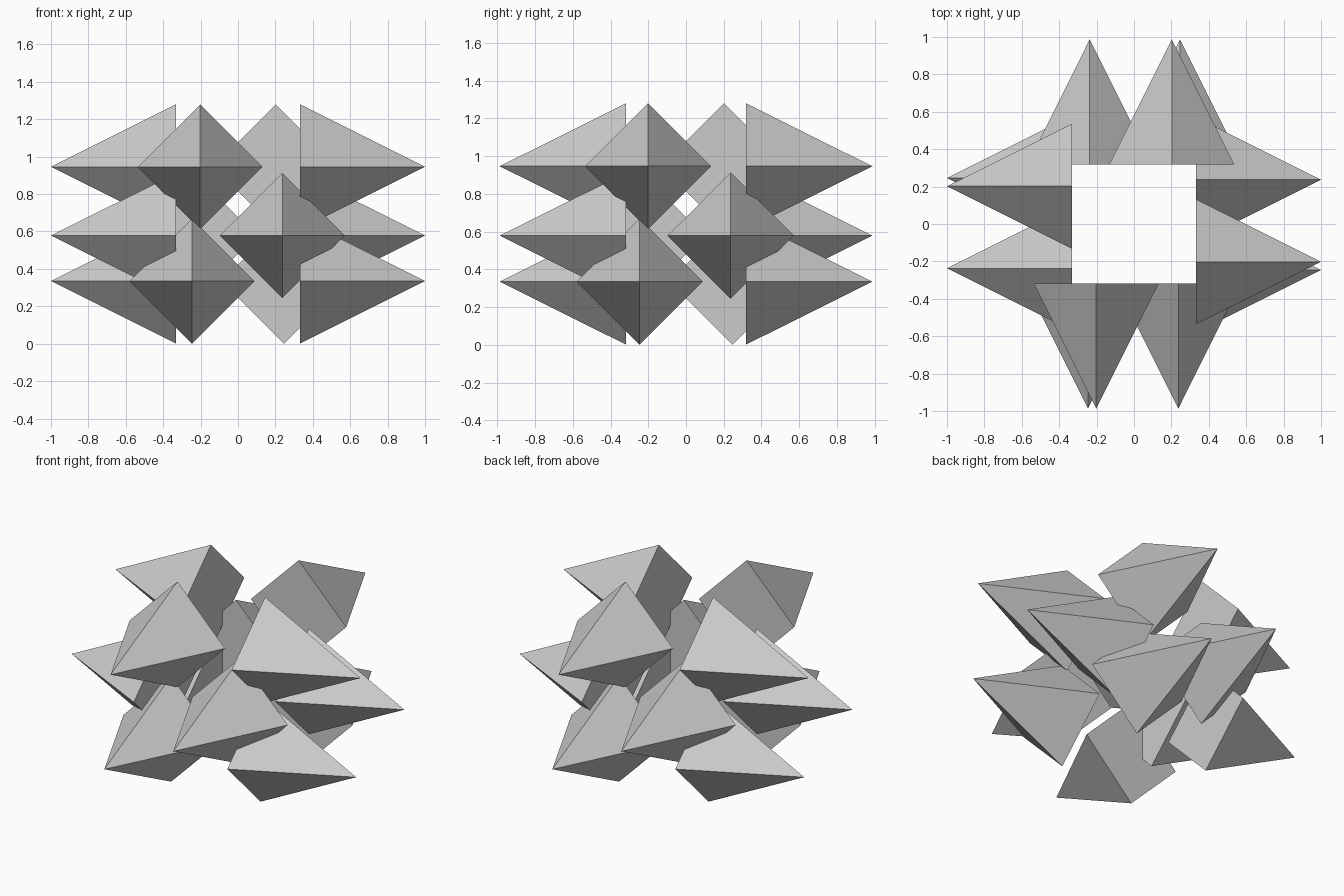
import bpy
from math import pi
from mathutils import Matrix

if "Cube" in bpy.data.objects:
    bpy.data.objects.remove(bpy.data.objects["Cube"])

RADIUS, LENGTH = 0.334, 0.669
# lateral offset and height of the three spikes on each side
SPIKES = {"upper": (-0.202, 0.946), "middle": (0.237, 0.578), "lower": (-0.246, 0.335)}
# base distance from the centre for each side, in quarter-turn order
SIDES = [("front", 0.318), ("right", 0.331), ("back", 0.318), ("left", 0.331)]


def spike(name, offset, height, base, turn):
    """Four-sided pyramid with a diamond base, pointing outwards."""
    bpy.ops.mesh.primitive_cone_add(vertices=4, radius1=RADIUS, radius2=0, depth=LENGTH)
    ob = bpy.context.object
    ob.name = name
    place = Matrix.Translation((offset, -base - LENGTH / 2, height)) @ Matrix.Rotation(pi / 2, 4, 'X')
    ob.data.transform(Matrix.Rotation(turn, 4, 'Z') @ place)


# three spikes per side, repeated around the vertical axis
for i, (side, base) in enumerate(SIDES):
    for level, (offset, height) in SPIKES.items():
        spike(f"{side}_{level}_spike", offset, height, base, i * pi / 2)
